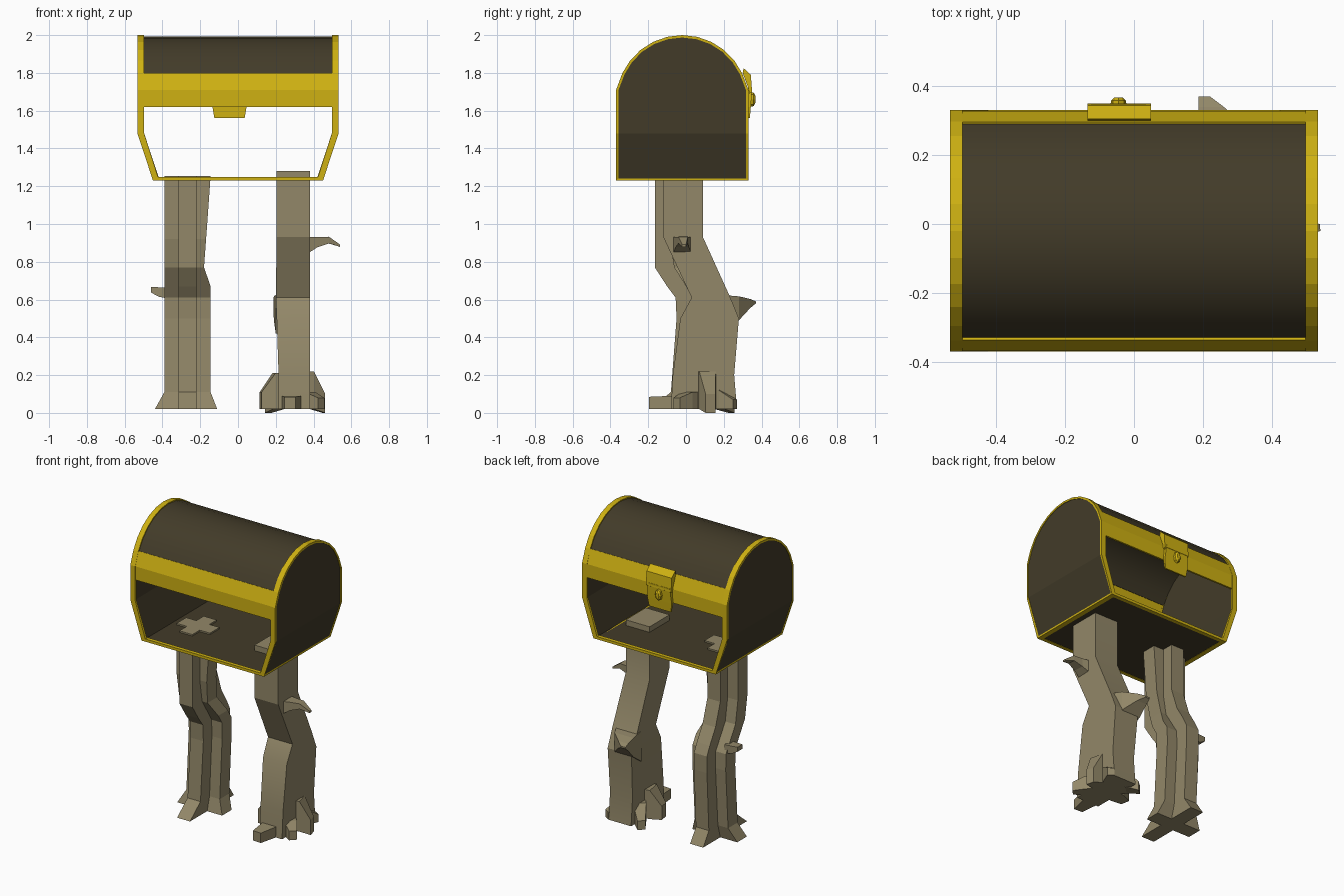
import bpy, bmesh, math
from mathutils import Vector

if "Cube" in bpy.data.objects:
    bpy.data.objects.remove(bpy.data.objects["Cube"])


def mat(name, col):
    m = bpy.data.materials.new(name)
    m.diffuse_color = (*col, 1)
    m.use_nodes = True
    m.node_tree.nodes["Principled BSDF"].inputs["Base Color"].default_value = m.diffuse_color
    return m


GOLD = mat("gold trim", (0.62, 0.44, 0.006))
DARK = mat("dark brown wood", (0.055, 0.044, 0.022))
BARK = mat("grey brown bark", (0.29, 0.245, 0.14))


def finish(name, bm, material, smooth=None):
    bmesh.ops.recalc_face_normals(bm, faces=bm.faces)
    me = bpy.data.meshes.new(name)
    bm.to_mesh(me)
    bm.free()
    me.materials.append(material)
    ob = bpy.data.objects.new(name, me)
    bpy.context.collection.objects.link(ob)
    if smooth:
        bpy.ops.object.select_all(action='DESELECT')
        ob.select_set(True)
        bpy.context.view_layer.objects.active = ob
        bpy.ops.object.shade_smooth_by_angle(angle=math.radians(smooth))
    return ob


def loft(name, rings, material, closed=False, smooth=None):
    """Skin equal-length rings; cap the ends, or join the last to the first."""
    bm = bmesh.new()
    vs = [[bm.verts.new(p) for p in r] for r in rings]
    n = len(rings[0])
    pairs = list(zip(vs, vs[1:])) + ([(vs[-1], vs[0])] if closed else [])
    for a, b in pairs:
        for i in range(n):
            j = (i + 1) % n
            bm.faces.new((a[i], a[j], b[j], b[i]))
    if not closed:
        bm.faces.new(vs[0])
        bm.faces.new(vs[-1])
    return finish(name, bm, material, smooth)


def box(name, lo, hi, material):
    ring = lambda z: [(lo[0], lo[1], z), (hi[0], lo[1], z), (hi[0], hi[1], z), (lo[0], hi[1], z)]
    return loft(name, [ring(lo[2]), ring(hi[2])], material)


def prism(name, yz, x0, x1, material, smooth=None):
    return loft(name, [[(x, y, z) for y, z in yz] for x in (x0, x1)], material, smooth=smooth)


def limb(name, stations, material):
    """Rectangular tapered branch through (point, width, height) stations."""
    d = Vector(stations[-1][0]) - Vector(stations[0][0])
    side = Vector((-d.y, d.x, 0)).normalized()
    rings = []
    for p, w, h in stations:
        p, s, u = Vector(p), side * w / 2, Vector((0, 0, h / 2))
        rings.append([p - s - u, p + s - u, p + s + u, p - s + u])
    return loft(name, rings, material)


# Chest outline in the y-z plane
CY, CZ, R = -0.02, 1.65, 0.35
Z0, ZBEND, ZBAND = 1.23, 1.48, 1.71


def arc(r):
    return [(CY - r * math.cos(math.radians(a)), CZ + r * math.sin(math.radians(a)))
            for a in [25 + 13 * i for i in range(11)]]


def outline(t):
    yf, yb = CY - R + t, CY + R - t
    front = [(yf, Z0 + t), (yf, ZBEND), (yf, ZBAND)]
    back = [(yb, ZBAND), (yb, ZBEND), (yb, Z0 + t)]
    return front + arc(R - t) + back


def end_x(z):
    return 0.45 + 0.083 * min(1, max(0, (z - Z0) / (ZBEND - Z0)))


for s, side in ((-1, "left"), (1, "right")):
    # Gold hoop round each end
    rings = []
    for (y, z), (yi, zi) in zip(outline(0), outline(0.013)):
        xo, xi = end_x(z), end_x(zi)
        rings.append([(s * xo, y, z), (s * xo, yi, zi),
                      (s * (xi - 0.036), yi, zi), (s * (xi - 0.036), y, z)])
    loft(side + "_end_hoop", rings, GOLD, closed=True)
    # Dark end panel, bent inwards below
    bm = bmesh.new()
    pts = outline(0.008)
    for inset in (0.004, 0.026):
        v = [bm.verts.new((s * (end_x(z) - inset), y, z)) for y, z in pts]
        bm.faces.new((v[0], v[1], v[-2], v[-1]))
        bm.faces.new(v[1:-1])
    finish(side + "_end_panel", bm, DARK)

# Curved lid
lid = arc(R - 0.007) + arc(R - 0.018)[::-1]
prism("lid", lid, -0.503, 0.503, DARK, smooth=30)

# Gold bands and sill strips, front and back
for s, side in ((-1, "front"), (1, "back")):
    ya, yb = 0.316, 0.305
    band = [(0.348, 1.62), (0.348, ZBAND), (ya, 1.80), (yb, 1.795), (0.336, ZBAND), (0.336, 1.62)]
    prism(side + "_band", [(CY + s * y, z) for y, z in band], -0.52, 0.52, GOLD)
    ys = sorted((CY + s * 0.35, CY + s * 0.325))
    box(side + "_sill", (-0.445, ys[0], Z0), (0.445, ys[1], 1.248), GOLD)

# Chest floor
box("floor", (-0.445, -0.345, 1.232), (0.445, 0.305, 1.243), DARK)

# Latch: hinge roll, plate, hanging tongue and lock
prism("latch_plate", [(0.30, 1.80), (0.305, 1.825), (0.343, 1.79), (0.35, 1.70),
                      (0.335, 1.69), (0.33, 1.72)], -0.135, 0.05, GOLD)
loft("latch_tongue", [[(x0, 0.328, z), (x1, 0.328, z), (x1, y, z), (x0, y, z)]
                      for z, x0, x1, y in ((1.56, -0.125, 0.035, 0.338),
                                           (1.62, -0.135, 0.045, 0.343),
                                           (1.72, -0.125, 0.035, 0.35))], GOLD)
loft("lock_boss", [[(-0.045 + 0.024 * k * math.cos(i * math.pi / 4), y,
                     1.66 + 0.04 * k * math.sin(i * math.pi / 4)) for i in range(8)]
                   for y, k in ((0.338, 1), (0.358, 0.9), (0.367, 0.5))], GOLD)


# Left leg: cross-shaped trunk
def cross(z, x0, x1, y0, y1):
    a, b = -0.315, -0.22
    m = (y0 + y1) / 2
    c, d = m - 0.05, m + 0.05
    return [(a, y0, z), (b, y0, z), (b, c, z), (x1, c, z), (x1, d, z), (b, d, z),
            (b, y1, z), (a, y1, z), (a, d, z), (x0, d, z), (x0, c, z), (a, c, z)]


loft("left_leg", [cross(*r) for r in (
    (0.02, -0.44, -0.11, -0.19, 0.27),
    (0.11, -0.39, -0.145, -0.08, 0.21),
    (0.50, -0.39, -0.145, -0.05, 0.23),
    (0.61, -0.39, -0.145, -0.055, 0.23),
    (0.67, -0.39, -0.145, -0.10, 0.20),
    (0.77, -0.39, -0.18, -0.165, 0.14),
    (0.92, -0.39, -0.169, -0.165, 0.09),
    (1.253, -0.39, -0.145, -0.165, 0.09))], BARK)
limb("left_leg_branch", [((-0.37, 0.09, 0.635), 0.07, 0.06), ((-0.42, 0.09, 0.64), 0.06, 0.05),
                         ((-0.46, 0.09, 0.652), 0.05, 0.03)], BARK)

# Right leg: bent block trunk
loft("right_leg", [[(x0, y0, z), (0.38, y0, z), (0.38, y1, z), (x0, y1, z)]
                   for z, x0, y0, y1 in (
    (0.02, 0.215, -0.08, 0.27),
    (0.20, 0.215, -0.07, 0.255),
    (0.50, 0.205, -0.03, 0.28),
    (0.61, 0.20, 0.03, 0.235),
    (0.93, 0.205, -0.12, 0.09),
    (1.28, 0.205, -0.12, 0.09))], BARK, smooth=25)
# Knee spur
loft("right_knee_spur", [[(x0, y, z0), (x1, y, z0), (x1, y, z1), (x0, y, z1)]
                         for y, x0, x1, z0, z1 in (
    (0.18, 0.20, 0.375, 0.42, 0.625),
    (0.28, 0.19, 0.33, 0.49, 0.617),
    (0.34, 0.187, 0.26, 0.555, 0.603),
    (0.37, 0.187, 0.22, 0.58, 0.59))], BARK)
limb("right_leg_branch", [((0.36, -0.02, 0.885), 0.10, 0.09), ((0.42, -0.02, 0.905), 0.07, 0.055),
                          ((0.48, -0.015, 0.915), 0.05, 0.035), ((0.54, -0.01, 0.885), 0.02, 0.012)],
     BARK)

# Roots splayed round the right foot: tip, width, tip height, base height
for i, (x, y, w, ht, hb) in enumerate((
        (0.12, 0.06, 0.10, 0.09, 0.19), (0.455, 0.13, 0.09, 0.10, 0.20),
        (0.275, -0.195, 0.10, 0.065, 0.07), (0.16, 0.24, 0.08, 0.06, 0.12),
        (0.44, -0.05, 0.08, 0.06, 0.09), (0.40, 0.26, 0.07, 0.05, 0.10))):
    bx, by = 0.6 * x + 0.4 * 0.295, 0.6 * y + 0.4 * 0.09
    z = 0.0 if i in (1, 3) else 0.02
    limb("right_root_%d" % (i + 1), [((0.295, 0.09, 0.02 + hb / 2), w, hb),
                                    ((bx, by, 0.02 + hb / 2), w, hb),
                                    ((x, y, z + ht / 2), w * 0.6, ht)], BARK)
